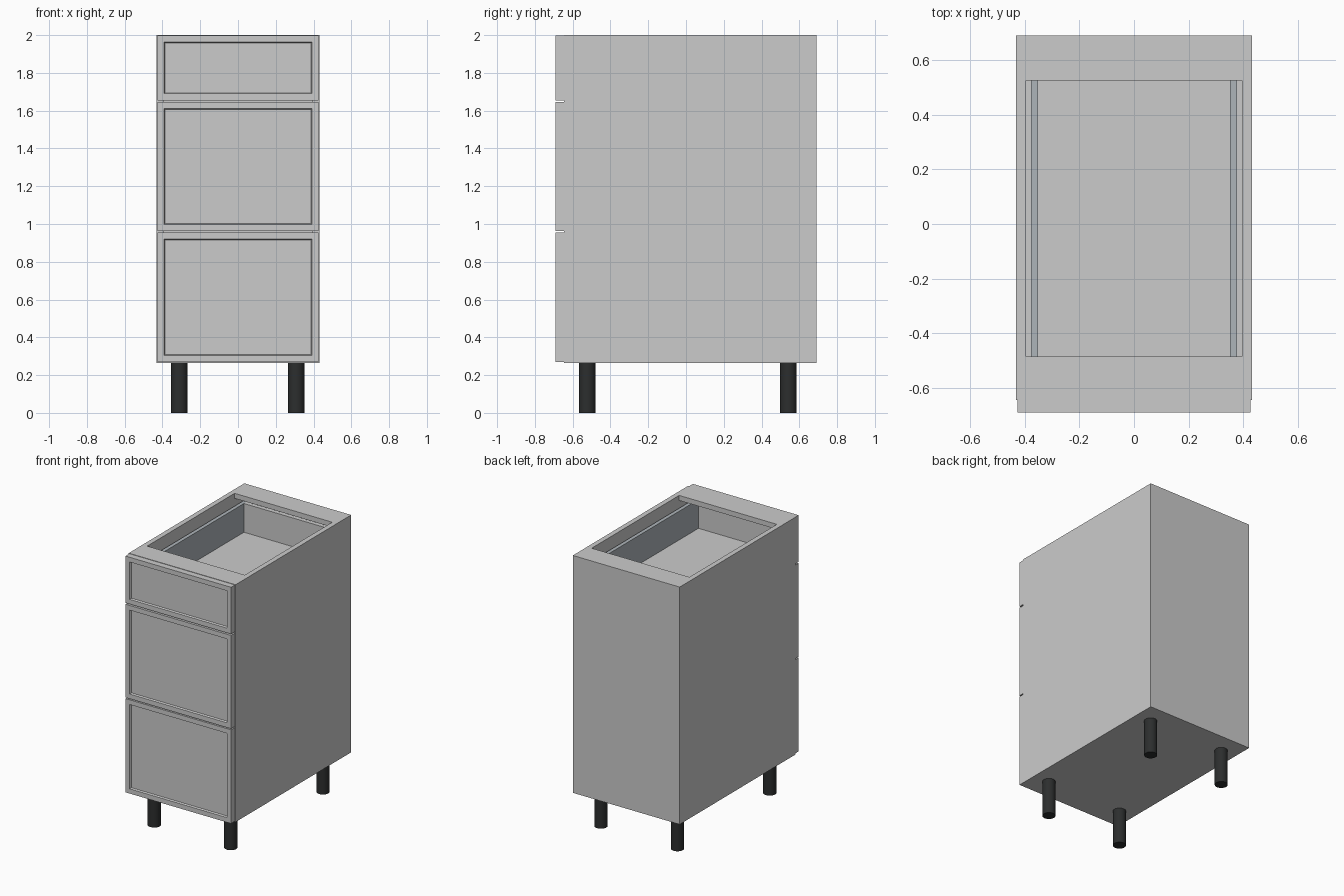
import bpy, bmesh

if "Cube" in bpy.data.objects:
    bpy.data.objects.remove(bpy.data.objects["Cube"])


def material(name, color):
    m = bpy.data.materials.new(name)
    m.diffuse_color = (*color, 1)
    m.use_nodes = True
    m.node_tree.nodes["Principled BSDF"].inputs["Base Color"].default_value = m.diffuse_color
    return m


BLACK = material("black_plastic", (0.025, 0.027, 0.027))
STEEL = material("grey_steel", (0.42, 0.46, 0.49))


def box(name, lo, hi, mat=None, edit=None):
    """Axis-aligned box from its low and high corners, with optional bmesh edit."""
    bm = bmesh.new()
    bmesh.ops.create_cube(bm, size=1)
    for v in bm.verts:
        for i in range(3):
            v.co[i] = hi[i] if v.co[i] > 0 else lo[i]
    if edit:
        edit(bm)
    mesh = bpy.data.meshes.new(name)
    bm.to_mesh(mesh)
    bm.free()
    ob = bpy.data.objects.new(name, mesh)
    bpy.context.collection.objects.link(ob)
    if mat:
        mesh.materials.append(mat)
    return ob


def recess_front(bm):
    """Framed front: border, narrow sloped step, sunk centre panel."""
    bm.normal_update()
    face = min(bm.faces, key=lambda f: f.calc_center_median().y)
    bmesh.ops.inset_region(bm, faces=[face], thickness=0.049)
    bmesh.ops.inset_region(bm, faces=[face], thickness=0.007)
    for v in face.verts:
        v.co.y += 0.013


W, T = 0.432, 0.037          # half width, board thickness
FRONT, BACK = -0.645, 0.69   # carcass depth
BASE, TOP = 0.265, 2.0
IN = W - T

# Carcass boards
for side, s in (("left", -1), ("right", 1)):
    xs = sorted((s * W, s * IN))
    box(f"{side}_side_panel", (xs[0], FRONT, BASE), (xs[1], BACK, TOP))
box("bottom_panel", (-IN, FRONT, BASE), (IN, BACK, BASE + T))
box("back_panel", (-IN, BACK - T, BASE + T), (IN, BACK, TOP - T))
box("front_top_rail", (-IN, FRONT, TOP - T), (IN, -0.485, TOP))
box("back_top_rail", (-IN, 0.525, TOP - T), (IN, BACK, TOP))

# Drawers: framed front, steel sides, bottom and back
drawers = (("lower", 0.270, 0.955), ("middle", 0.963, 1.645), ("upper", 1.655, 1.997))
for name, z0, z1 in drawers:
    box(f"{name}_drawer_front", (-0.427, -0.69, z0), (0.427, FRONT, z1), edit=recess_front)
    floor, rim, rear = z0 + 0.055, z0 + 0.265, 0.60
    for side, s in (("left", -1), ("right", 1)):
        xs = sorted((s * 0.378, s * 0.351))
        box(f"{name}_drawer_{side}_side", (xs[0], FRONT, floor - 0.03), (xs[1], rear, rim), STEEL)
    box(f"{name}_drawer_bottom", (-0.351, FRONT, floor - 0.03), (0.351, rear, floor))
    box(f"{name}_drawer_back", (-0.351, rear - 0.03, floor), (0.351, rear, rim))

# Round legs
for end, y in (("front", -0.523), ("back", 0.542)):
    for side, x in (("left", -0.311), ("right", 0.308)):
        bpy.ops.mesh.primitive_cylinder_add(vertices=32, radius=0.044, depth=BASE,
                                            location=(x, y, BASE / 2))
        leg = bpy.context.object
        leg.name = f"{end}_{side}_leg"
        leg.data.materials.append(BLACK)
        bpy.ops.object.shade_smooth_by_angle()
